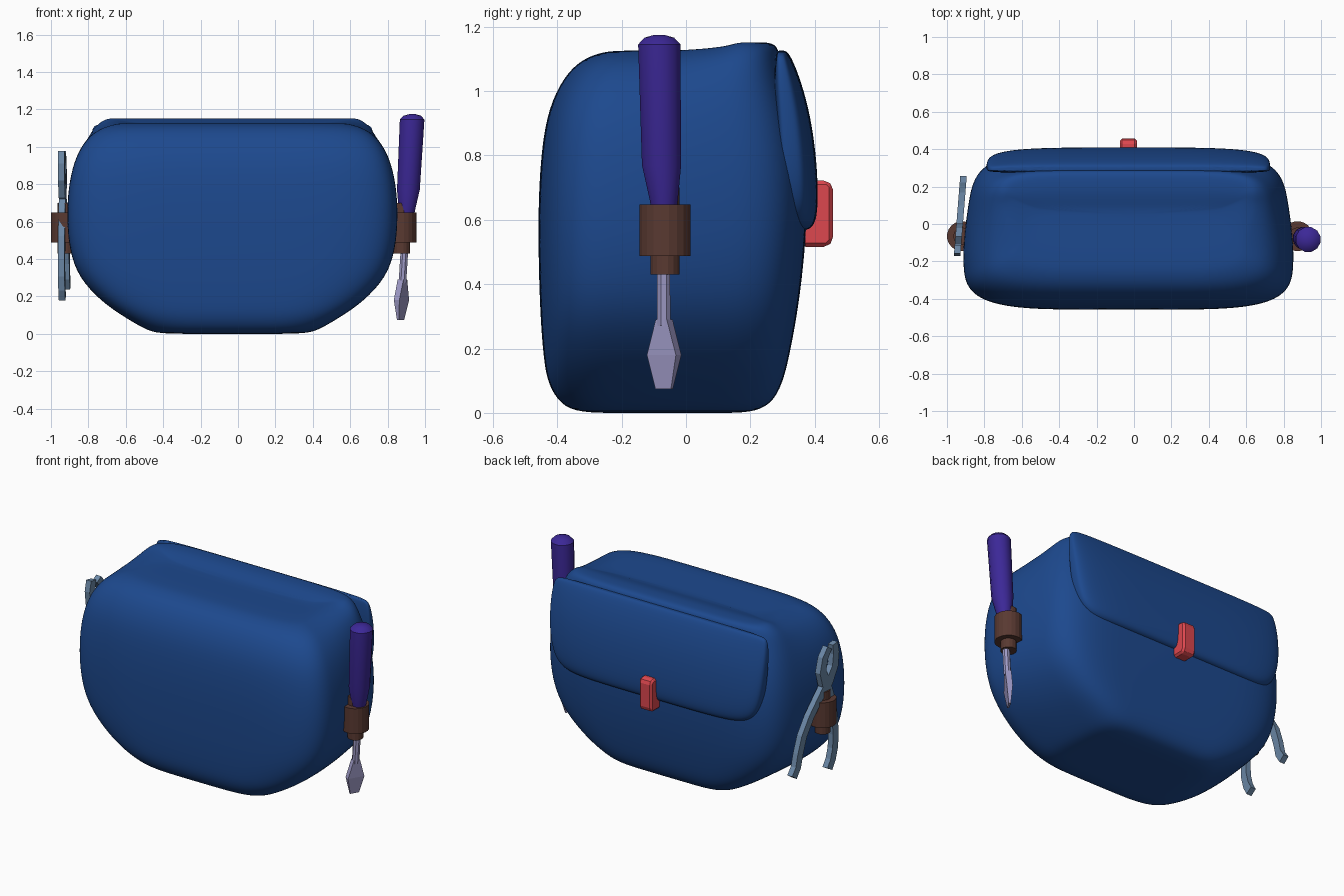
import bpy, bmesh, math
from mathutils import Vector

cube = bpy.data.objects.get("Cube")
if cube:
    bpy.data.objects.remove(cube, do_unlink=True)


def material(name, rgb):
    m = bpy.data.materials.new(name)
    m.use_nodes = True
    color = (*rgb, 1)
    m.diffuse_color = color
    m.node_tree.nodes["Principled BSDF"].inputs["Base Color"].default_value = color
    return m


BLUE = material("blue_fabric", (0.012, 0.066, 0.27))
PURPLE = material("purple_handle", (0.045, 0.021, 0.31))
BROWN = material("brown_leather", (0.1, 0.041, 0.031))
RED = material("red_clip", (0.72, 0.063, 0.077))
STEEL = material("pale_steel", (0.34, 0.32, 0.56))
GREY = material("blue_grey_steel", (0.15, 0.25, 0.39))


def loft(name, rings, mat, smooth=False):
    """Skin a list of equal-sized rings and cap both ends."""
    bm = bmesh.new()
    loops = [[bm.verts.new(p) for p in ring] for ring in rings]
    n = len(loops[0])
    for a, b in zip(loops, loops[1:]):
        for i in range(n):
            j = (i + 1) % n
            bm.faces.new((a[i], a[j], b[j], b[i]))
    bm.faces.new(loops[0][::-1])
    bm.faces.new(loops[-1])
    bmesh.ops.recalc_face_normals(bm, faces=bm.faces)
    mesh = bpy.data.meshes.new(name)
    bm.to_mesh(mesh)
    bm.free()
    mesh.materials.append(mat)
    obj = bpy.data.objects.new(name, mesh)
    bpy.context.collection.objects.link(obj)
    if smooth:
        mesh.shade_smooth()
        sub = obj.modifiers.new("round", "SUBSURF")
        sub.levels = sub.render_levels = 2
    return obj


def soft_ring(z, half, front, back, mid, flare=0, lift=0, rear_power=4, count=48):
    """Rounded-rectangle ring; the rear can flare sideways and lift upwards."""
    ring = []
    for i in range(count):
        t = 2 * math.pi * i / count
        c, s = math.cos(t), math.sin(t)
        depth, power = (back - mid, rear_power) if s > 0 else (mid - front, 4.6)
        x = math.copysign(abs(c) ** (2 / power), c) * half
        y = mid + math.copysign(abs(s) ** (2 / power), s) * depth
        rear = max(0, (y - mid) / (back - mid))
        rise = min(1, max(0, (y - 0.06) / 0.12))
        ring.append((x * (1 + flare * rear) - 0.03, y,
                     z + lift * rise * rise * (3 - 2 * rise)))
    return ring


def turned(name, levels, mat, sides):
    """Faceted round part; each level is centre x, y, z and radius."""
    rings = [[(x + r * math.cos(2 * math.pi * (i + 0.5) / sides),
               y + r * math.sin(2 * math.pi * (i + 0.5) / sides), z)
              for i in range(sides)] for x, y, z, r in levels]
    return loft(name, rings, mat)


# Bag body: height, half width, front, back, rear flare, rear lift
body = [(0, 0.2, -0.2, 0.1, 0, 0), (0, 0.4, -0.33, 0.2, -0.05, 0),
        (0.025, 0.47, -0.39, 0.265, -0.07, 0), (0.09, 0.58, -0.43, 0.3, -0.07, 0),
        (0.17, 0.7, -0.443, 0.32, -0.07, 0), (0.3, 0.825, -0.453, 0.345, -0.07, 0),
        (0.45, 0.875, -0.458, 0.365, -0.07, 0), (0.62, 0.888, -0.46, 0.378, -0.07, 0),
        (0.78, 0.88, -0.453, 0.372, -0.07, 0), (0.92, 0.85, -0.435, 0.345, -0.06, 0),
        (1.02, 0.8, -0.395, 0.31, -0.02, 0.004), (1.09, 0.73, -0.34, 0.293, 0.05, 0.014),
        (1.12, 0.64, -0.27, 0.284, 0.16, 0.02), (1.125, 0.6, -0.22, 0.26, 0.2, 0.026)]
# Inner rings of the top, closing in on the foot of the raised rear lip
top = [(1.126, 0.57, -0.17, 0.225, 0.2), (1.125, 0.54, -0.1, 0.18, 0.16),
       (1.124, 0.5, -0.03, 0.13, 0.1), (1.123, 0.45, 0.02, 0.08, 0)]
rings = [soft_ring(z, h, f, b, -0.1, flare, lift, 6) for z, h, f, b, flare, lift in body]
rings += [soft_ring(z, h, f, b, (f + b) / 2, flare, 0.026, 6) for z, h, f, b, flare in top]
loft("bag_body", rings, BLUE, True)

# Closing flap on the back: height, half width, front, back
flap = [(0.565, 0.5, 0.28, 0.36), (0.572, 0.6, 0.28, 0.39), (0.6, 0.67, 0.28, 0.405),
        (0.66, 0.72, 0.28, 0.411), (0.78, 0.75, 0.28, 0.407), (0.92, 0.76, 0.275, 0.388),
        (1.03, 0.76, 0.27, 0.358), (1.1, 0.75, 0.275, 0.33), (1.122, 0.73, 0.28, 0.315),
        (1.126, 0.6, 0.288, 0.306)]
loft("back_flap", [soft_ring(z, h, f, b, f + 0.3 * (b - f)) for z, h, f, b in flap], BLUE, True)

# Clip: side profile extruded across the width
profile = [(0.36, 0.516), (0.44, 0.516), (0.457, 0.535), (0.457, 0.705), (0.44, 0.722), (0.36, 0.722)]
clip = loft("clip", [[(x, y, z) for y, z in profile] for x in (-0.075, 0.015)], RED)
bevel = clip.modifiers.new("edge", "BEVEL")
bevel.width = 0.012
bevel.segments = 1

# Tool holders, one per side
for side, x in (("left", 0.875), ("right", -0.92)):
    turned(side + "_holder", [(x, -0.065, 0.487, 0.08), (x, -0.065, 0.648, 0.08)], BROWN, 20)
    turned(side + "_holder_core", [(x, -0.065, 0.43, 0.046), (x, -0.065, 0.7, 0.046)], BROWN, 16)

# Screwdriver, leaning outwards at the top
handle = turned("screwdriver_handle",
                [(0.9, -0.068, 0.6, 0.036), (0.903, -0.069, 0.66, 0.045), (0.911, -0.076, 0.77, 0.063),
                 (0.931, -0.083, 1.145, 0.068), (0.932, -0.083, 1.166, 0.048),
                 (0.932, -0.083, 1.175, 0.015)], PURPLE, 12)
handle.data.shade_smooth()
handle.data.set_sharp_from_angle(angle=math.radians(40))
turned("screwdriver_shaft", [(0.879, -0.069, 0.27, 0.022), (0.9, -0.07, 0.62, 0.022)], STEEL, 8)
blade = []
turn = math.radians(-30)
for x, z, w, t in ((0.879, 0.29, 0.02, 0.018), (0.874, 0.18, 0.052, 0.017), (0.869, 0.075, 0.028, 0.006)):
    blade.append([(x + a * t * math.cos(turn) - b * w * math.sin(turn),
                   -0.068 + a * t * math.sin(turn) + b * w * math.cos(turn), z)
                  for a, b in ((-1, -1), (1, -1), (1, 1), (-1, 1))])
loft("screwdriver_blade", blade, STEEL)


def flat_bar(name, path, widths, thick=0.035):
    """Flat bar following a (y, z) path beside the bag."""
    pts = [Vector(p) for p in path]
    rings = []
    for i, p in enumerate(pts):
        d = (pts[min(i + 1, len(pts) - 1)] - pts[max(i - 1, 0)]).normalized()
        side = Vector((-d.y, d.x)) * widths[i] / 2
        ring = []
        for a, b in ((-1, -1), (1, -1), (1, 1), (-1, 1)):
            q = p + side * b
            ring.append((-0.945 + 0.08 * (q.x + 0.16) + a * thick / 2, q.x, q.y))
        rings.append(ring)
    return loft(name, rings, GREY)


# Pliers: two crossing arms, each a jaw and a curved handle
arm_widths = [0.045, 0.052, 0.056, 0.07] + [0.05] * 6
flat_bar("pliers_rear_arm",
         [(-0.135, 0.975), (-0.145, 0.91), (-0.135, 0.83), (-0.085, 0.75), (0.0, 0.67),
          (0.08, 0.58), (0.145, 0.48), (0.18, 0.38), (0.2, 0.3), (0.235, 0.25)], arm_widths)
flat_bar("pliers_front_arm",
         [(-0.085, 0.965), (-0.045, 0.91), (-0.025, 0.83), (-0.055, 0.75), (-0.1, 0.65),
          (-0.13, 0.52), (-0.14, 0.4), (-0.135, 0.31), (-0.115, 0.24), (-0.085, 0.19)], arm_widths)
